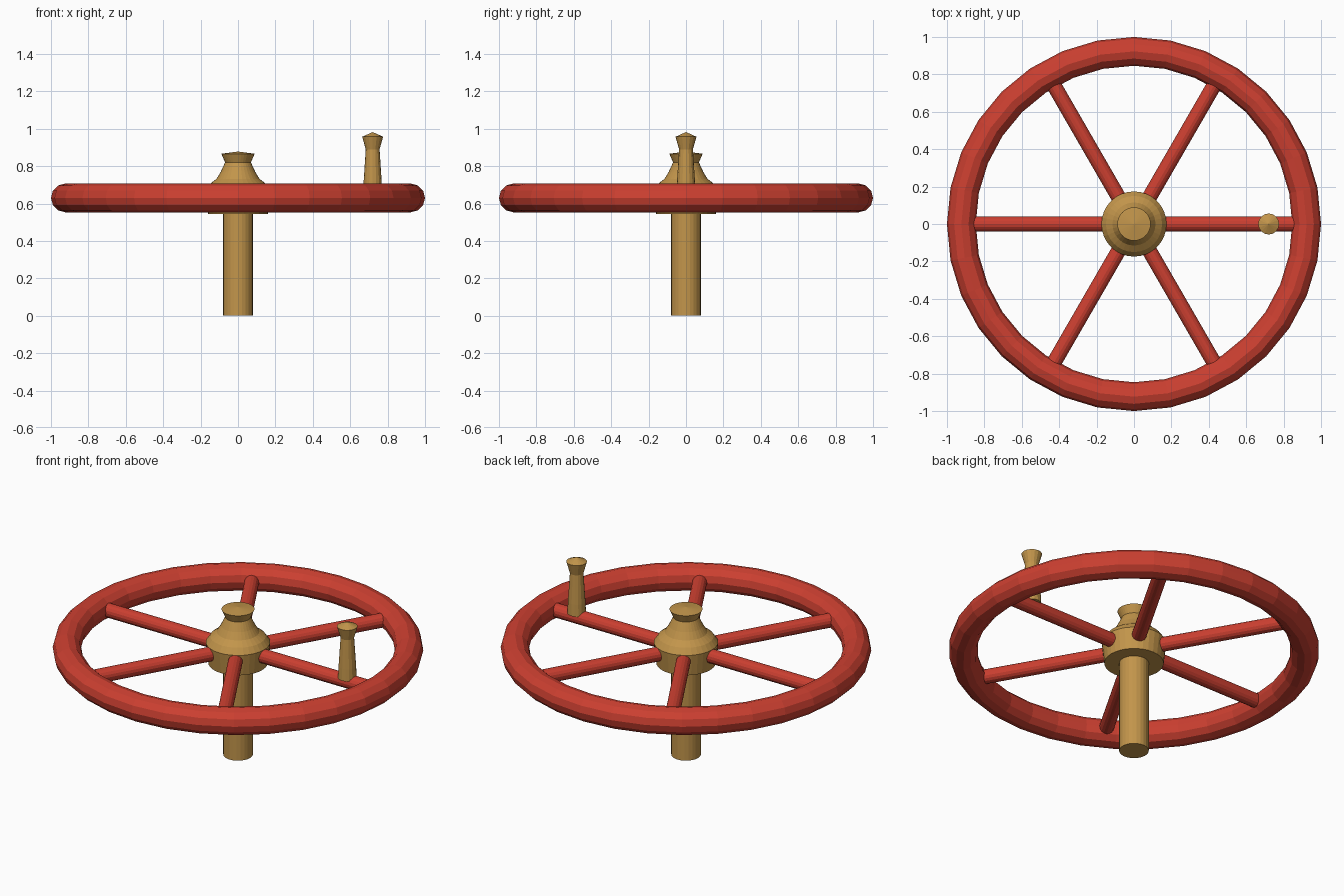
import bpy, bmesh, math
from mathutils import Matrix, Vector

default = bpy.data.objects.get("Cube")
if default:
    bpy.data.objects.remove(default, do_unlink=True)


def material(name, colour):
    mat = bpy.data.materials.new(name)
    mat.use_nodes = True
    mat.diffuse_color = (*colour, 1)
    bsdf = next(n for n in mat.node_tree.nodes if n.type == 'BSDF_PRINCIPLED')
    bsdf.inputs["Base Color"].default_value = (*colour, 1)
    return mat


RED = material("red paint", (0.60, 0.05, 0.03))
BRASS = material("brass", (0.54, 0.30, 0.07))
RIM_Z = 0.63


def finish(name, bm, mat):
    bmesh.ops.recalc_face_normals(bm, faces=bm.faces)
    mesh = bpy.data.meshes.new(name)
    bm.to_mesh(mesh)
    bm.free()
    mesh.materials.append(mat)
    obj = bpy.data.objects.new(name, mesh)
    bpy.context.collection.objects.link(obj)
    return obj


def lathe(name, profile, sides, mat, centre=(0, 0, 0), closed=False):
    """Spin a profile of (radius, height) points around z."""
    bm = bmesh.new()
    verts = [bm.verts.new((r, 0, z)) for r, z in profile]
    edges = [bm.edges.new(pair) for pair in zip(verts, verts[1:])]
    if closed:
        edges.append(bm.edges.new((verts[-1], verts[0])))
    bmesh.ops.spin(bm, geom=verts + edges, cent=(0, 0, 0), axis=(0, 0, 1),
                   angle=math.tau, steps=sides, use_duplicate=False)
    bmesh.ops.remove_doubles(bm, verts=bm.verts, dist=0.0005)
    bmesh.ops.translate(bm, verts=bm.verts, vec=Vector(centre))
    return finish(name, bm, mat)


# Rim: a round tube swept in a ring
MAJOR, MINOR, TUBE_SIDES = 0.923, 0.077, 12
tube = [(MAJOR + MINOR * math.cos(a), RIM_Z + MINOR * math.sin(a))
        for a in (math.tau * i / TUBE_SIDES for i in range(TUBE_SIDES))]
lathe("rim", tube, 32, RED, closed=True)

# Six spokes running from the hub into the rim
INNER, OUTER = 0.08, 0.89
for i in range(6):
    bm = bmesh.new()
    place = (Matrix.Rotation(i * math.tau / 6, 4, 'Z')
             @ Matrix.Translation(((INNER + OUTER) / 2, 0, RIM_Z))
             @ Matrix.Rotation(math.pi / 2, 4, 'Y'))
    bmesh.ops.create_cone(bm, cap_ends=True, segments=16, radius1=0.04,
                          radius2=0.04, depth=OUTER - INNER, matrix=place)
    finish(f"spoke_{i + 1}", bm, RED)

# Shaft below the hub
lathe("shaft", [(0, 0), (0.08, 0), (0.08, 0.58), (0, 0.58)], 24, BRASS)

# Hub with a flared cap
lathe("hub", [(0, 0.545), (0.16, 0.545), (0.174, 0.67), (0.15, 0.705),
              (0.115, 0.732), (0.092, 0.77), (0.069, 0.82),
              (0.089, 0.866), (0, 0.878)], 32, BRASS)

# Crank handle standing on the spoke on the left side
lathe("handle", [(0, 0.65), (0.051, 0.65), (0.048, 0.72), (0.037, 0.89),
                 (0.056, 0.957), (0, 0.982)], 16, BRASS, centre=(0.72, 0, 0))
